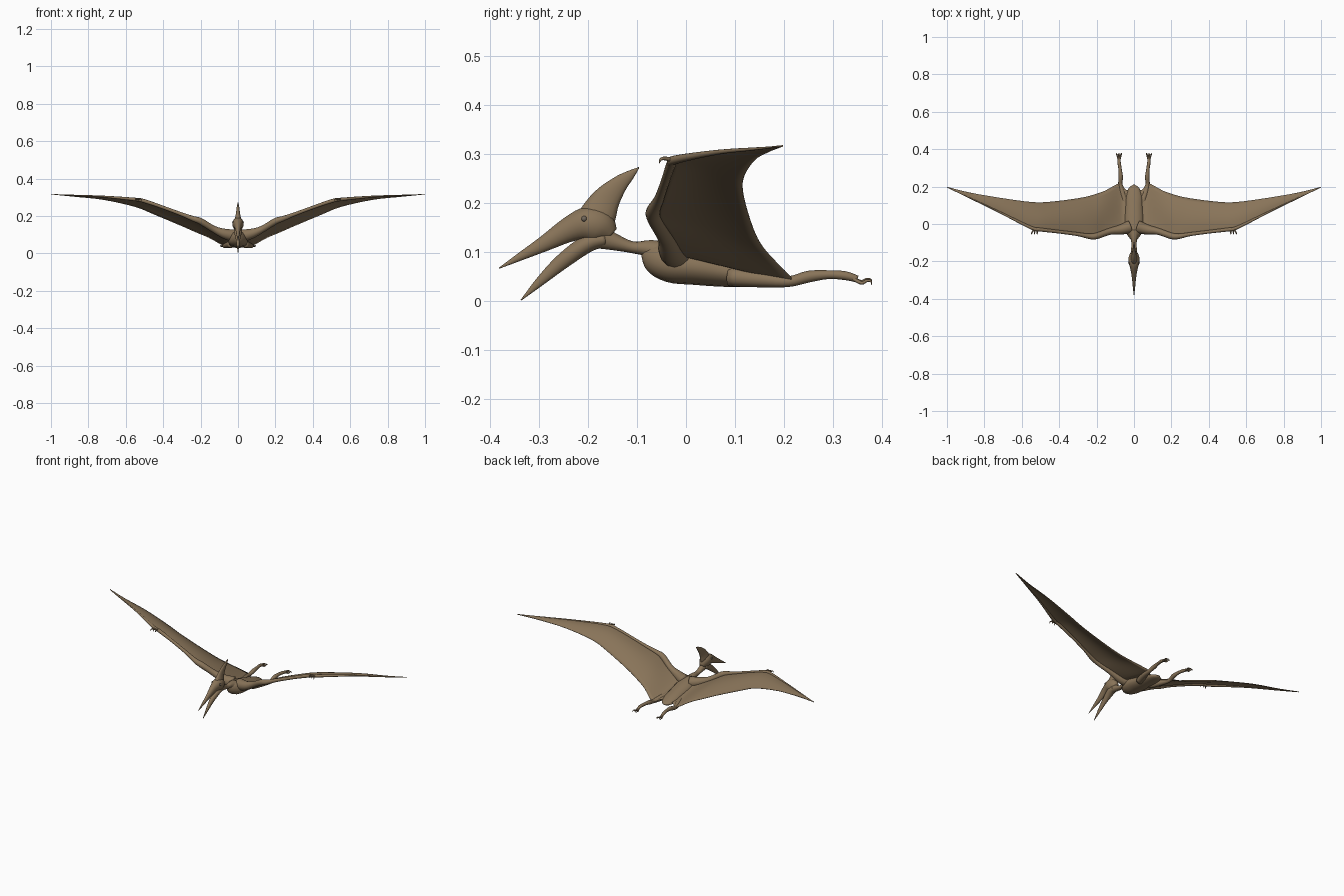
import bpy, bmesh, math
from mathutils import Vector

cube = bpy.data.objects.get("Cube")
if cube:
    bpy.data.objects.remove(cube)


def material(name, rgb):
    m = bpy.data.materials.new(name)
    m.use_nodes = True
    m.diffuse_color = (*rgb, 1)
    m.node_tree.nodes["Principled BSDF"].inputs["Base Color"].default_value = (*rgb, 1)
    return m


skin = material("tan_skin", (0.25, 0.175, 0.1))
eye_grey = material("eye_grey", (0.16, 0.13, 0.1))


def finish(bm, name, mat):
    bmesh.ops.recalc_face_normals(bm, faces=bm.faces)
    mesh = bpy.data.meshes.new(name)
    bm.to_mesh(mesh)
    bm.free()
    mesh.materials.append(mat)
    mesh.polygons.foreach_set("use_smooth", [True] * len(mesh.polygons))
    obj = bpy.data.objects.new(name, mesh)
    bpy.context.collection.objects.link(obj)
    return obj


def spline(rows, steps=4):
    """Smooth curve through rows of any width."""
    out = []
    for i in range(len(rows) - 1):
        p = [rows[max(0, min(len(rows) - 1, i + k))] for k in (-1, 0, 1, 2)]
        for s in range(steps):
            t = s / steps
            out.append([b + 0.5 * t * (c - a + t * (2 * a - 5 * b + 4 * c - d
                        + t * (3 * (b - c) + d - a))) for a, b, c, d in zip(*p)])
    return out + [list(rows[-1])]


def tube(name, rows, side=(1, 0, 0), n=16, mat=skin):
    """Loft ellipses along rows of x, y, z, half width, half depth."""
    pts = spline(rows)
    bm = bmesh.new()
    rings = []
    for i, (x, y, z, a, b) in enumerate(pts):
        t = Vector(pts[min(i + 1, len(pts) - 1)][:3]) - Vector(pts[max(i - 1, 0)][:3])
        t.normalize()
        u = Vector(side) - t * t.dot(Vector(side))
        u.normalize()
        v = t.cross(u)
        a, b = max(a, 0.0005), max(b, 0.0005)
        rings.append([bm.verts.new(Vector((x, y, z)) + u * a * math.cos(k * math.tau / n)
                                   + v * b * math.sin(k * math.tau / n)) for k in range(n)])
    for r, q in zip(rings, rings[1:]):
        for k in range(n):
            bm.faces.new((r[k], r[(k + 1) % n], q[(k + 1) % n], q[k]))
    bm.faces.new(rings[0])
    bm.faces.new(rings[-1])
    return finish(bm, name, mat)


def midline(name, rows):
    return tube(name, [(0, *r) for r in rows])


# Body, neck and head: y, z, half width, half depth
midline("body", [(-.085, .103, .012, .012), (-.065, .092, .03, .033), (-.03, .078, .05, .04),
                 (.02, .07, .055, .037), (.08, .06, .05, .031), (.14, .051, .045, .022),
                 (.19, .042, .03, .012), (.21, .04, .004, .003)])
midline("neck", [(-.18, .132, .02, .025), (-.15, .122, .017, .018), (-.11, .11, .014, .012),
                 (-.075, .107, .018, .018), (-.045, .095, .03, .03)])
midline("skull_and_upper_beak", [(-.382, .067, .001, .001), (-.34, .09, .006, .008),
                                 (-.29, .117, .011, .016), (-.237, .147, .02, .026),
                                 (-.2, .158, .03, .035), (-.172, .15, .027, .034),
                                 (-.152, .135, .014, .016)])
midline("lower_beak", [(-.337, .002, .001, .001), (-.295, .043, .007, .01), (-.25, .083, .013, .016),
                       (-.2, .118, .022, .018), (-.165, .126, .02, .015)])
midline("head_crest", [(-.195, .145, .022, .035), (-.18, .175, .019, .037), (-.163, .207, .012, .029),
                       (-.137, .238, .008, .018), (-.115, .257, .005, .01), (-.096, .273, .001, .001)])

# Wing membrane: x, leading y, leading z, trailing y, trailing z, camber
half = spline([(0, -.05, .1, .176, .05, 0), (.045, -.04, .1, .184, .048, 0),
               (.075, -.035, .105, .218, .042, 0), (.155, -.047, .14, .178, .085, .01),
               (.22, -.07, .175, .155, .112, .017), (.3, -.058, .207, .137, .147, .02),
               (.45, -.035, .265, .118, .21, .018), (.55, -.02, .29, .117, .25, .013),
               (.72, .064, .304, .14, .288, .006), (.88, .14, .311, .168, .305, .002),
               (.999, .196, .317, .198, .317, 0)])
span = [[-r[0]] + r[1:] for r in half[:0:-1]] + half
bm = bmesh.new()
CHORD = 10
grid = []
for x, yl, zl, yt, zt, camber in span:
    row = []
    for k in range(CHORD + 1):
        t = k / CHORD
        row.append(bm.verts.new((x, yl + (yt - yl) * t,
                                 zl + (zt - zl) * t + camber * math.sin(math.pi * t))))
    grid.append(row)
for r, q in zip(grid, grid[1:]):
    for k in range(CHORD):
        bm.faces.new((r[k], r[k + 1], q[k + 1], q[k]))
membrane = finish(bm, "wing_membrane", skin)
solid = membrane.modifiers.new("thickness", "SOLIDIFY")
solid.thickness = 0.003
solid.offset = 0

# Paired parts
for label, s in (("left", 1), ("right", -1)):
    def limb(name, rows, side=(1, 0, 0), n=12):
        rows = [(s * r[0], *r[1:4], r[-2] if len(r) > 4 else r[3], r[-1]) if len(r) > 4
                else (s * r[0], *r[1:]) for r in rows]
        return tube(f"{label}_{name}", [(*r[:3], r[-1], r[-1]) for r in rows], side, n)

    limb("wing_arm", [(.02, -.015, .095, .034), (.07, -.03, .105, .027), (.13, -.04, .13, .018),
                      (.2, -.064, .172, .017), (.24, -.066, .186, .014), (.3, -.055, .209, .01),
                      (.4, -.042, .246, .009), (.5, -.03, .28, .01), (.55, -.02, .289, .009),
                      (.72, .064, .304, .005), (.88, .14, .311, .003), (.999, .196, .316, .001)],
         (0, 1, 0))
    limb("leg", [(.035, .09, .05, .02), (.06, .16, .044, .016), (.073, .21, .04, .011),
                 (.071, .25, .05, .012), (.074, .29, .054, .009), (.079, .325, .052, .009),
                 (.08, .35, .045, .007)])
    # Clawed toes fan out from the ankle
    for i in range(4):
        f = (i - 1.5) / 1.5
        drop = .004 * abs(f)
        limb(f"toe_{i + 1}", [(.08 + .003 * f, .34, .047, .004), (.08 + .008 * f, .358, .041 - drop, .0035),
                              (.08 + .012 * f, .37, .046 - drop, .003),
                              (.08 + .013 * f, .378, .044 - drop, .002),
                              (.08 + .013 * f, .379, .037 - drop, .0005)], n=8)
    # Small hooked fingers at the wrist
    for i in range(3):
        o = .012 * (i - 1)
        limb(f"finger_{i + 1}", [(.525 + o * .5, -.022, .286, .005), (.53 + o, -.04, .291, .004),
                                 (.533 + o * 1.3, -.051, .29, .003),
                                 (.533 + o * 1.3, -.055, .281, .0006)], n=8)

    # Eye
    bm = bmesh.new()
    bmesh.ops.create_uvsphere(bm, u_segments=12, v_segments=8, radius=.006)
    bmesh.ops.translate(bm, verts=bm.verts, vec=(s * .025, -.208, .168))
    finish(bm, f"{label}_eye", eye_grey)
